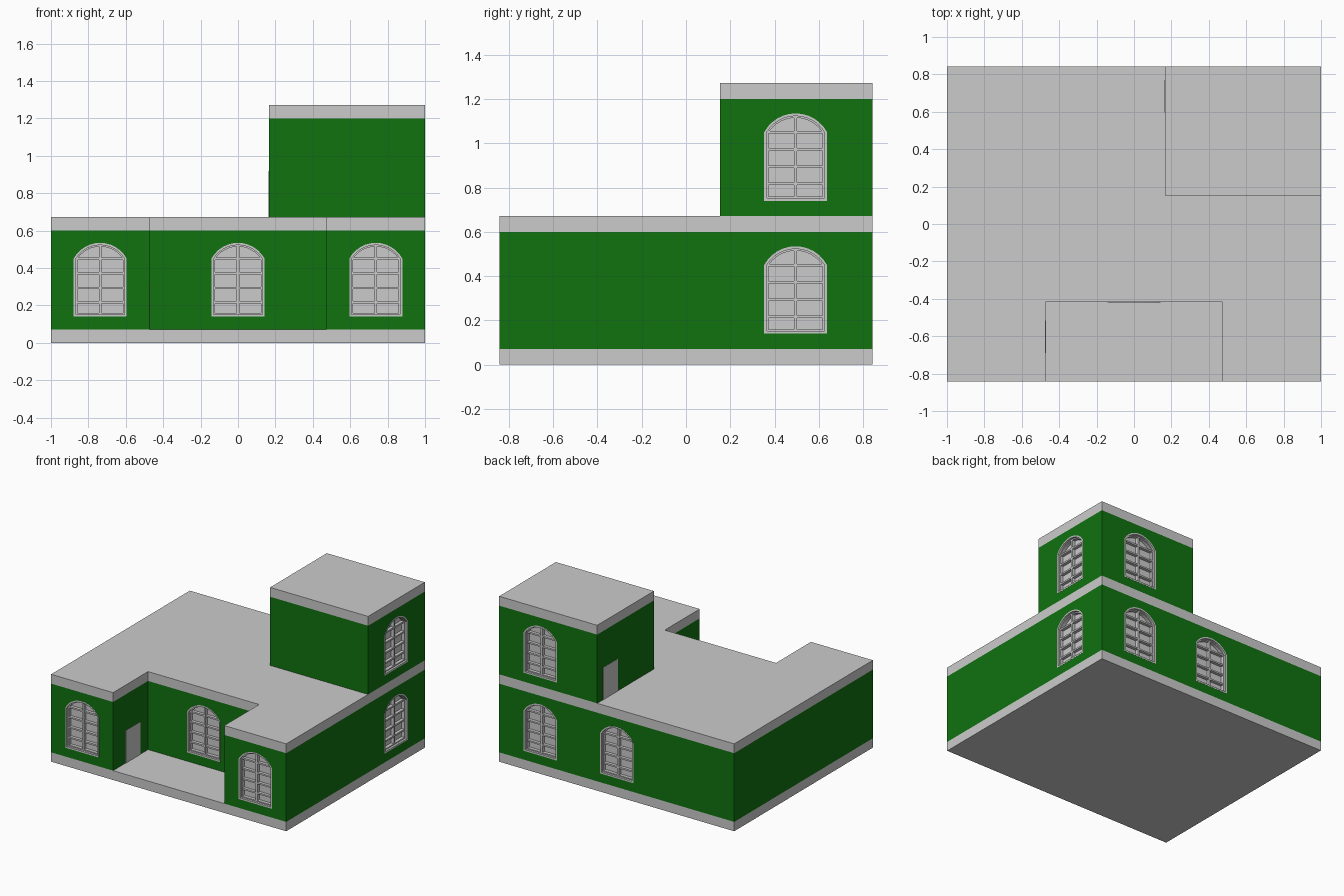
import bpy, bmesh
from math import sin, cos, atan2, pi
from mathutils import Matrix

if "Cube" in bpy.data.objects:
    bpy.data.objects.remove(bpy.data.objects["Cube"])

green = bpy.data.materials.new("green_wall")
green.diffuse_color = (0.005, 0.17, 0.005, 1)
green.use_nodes = True
green.node_tree.nodes["Principled BSDF"].inputs["Base Color"].default_value = green.diffuse_color


def finish(bm, name, mat=None):
    bmesh.ops.recalc_face_normals(bm, faces=bm.faces)
    me = bpy.data.meshes.new(name)
    bm.to_mesh(me)
    bm.free()
    if mat:
        me.materials.append(mat)
    ob = bpy.data.objects.new(name, me)
    bpy.context.collection.objects.link(ob)
    return ob


def prism(name, outline, z0, z1, mat=None):
    bm = bmesh.new()
    face = bm.faces.new([bm.verts.new((x, y, z0)) for x, y in outline])
    ext = bmesh.ops.extrude_face_region(bm, geom=[face], use_keep_orig=True)
    verts = [v for v in ext["geom"] if isinstance(v, bmesh.types.BMVert)]
    bmesh.ops.translate(bm, verts=verts, vec=(0, 0, z1 - z0))
    return finish(bm, name, mat)


def rect(x0, x1, y0, y1):
    return [(x0, y0), (x1, y0), (x1, y1), (x0, y1)]


def add_box(bm, x0, x1, y0, y1, z0, z1):
    m = Matrix.Translation(((x0 + x1) / 2, (y0 + y1) / 2, (z0 + z1) / 2))
    bmesh.ops.create_cube(bm, size=1, matrix=m @ Matrix.Diagonal((x1 - x0, y1 - y0, z1 - z0, 1)))


# Arched window outline, inset towards the middle; origin at the sill centre
def arch(inset, segs=12):
    half, spring, top = 0.142 - inset, 0.31, 0.395 - inset
    rise = top - spring
    r = (half * half + rise * rise) / (2 * rise)
    cz = top - r
    a = atan2(half, spring - cz)
    pts = [(-half, inset), (half, inset)]
    for i in range(segs + 1):
        t = a - 2 * a * i / segs
        pts.append((r * sin(t), cz + r * cos(t)))
    return pts


# Loft of arch outlines through (inset, depth) steps, capped at both ends
def arch_loft(bm, steps):
    loops = [[bm.verts.new((x, y, z)) for x, z in arch(i)] for i, y in steps]
    for a, b in zip(loops, loops[1:]):
        for k in range(len(a)):
            n = (k + 1) % len(a)
            bm.faces.new((a[k], a[n], b[n], b[k]))
    bm.faces.new(loops[0])
    bm.faces.new(loops[-1])


# Walls and slabs: U-shaped ground floor around a front porch, corner tower
U = [(-1, -0.842), (-0.473, -0.842), (-0.473, -0.418), (0.473, -0.418),
     (0.473, -0.842), (1, -0.842), (1, 0.842), (-1, 0.842)]
tower = rect(0.166, 1, 0.153, 0.842)
prism("base_slab", rect(-1, 1, -0.842, 0.842), 0, 0.072)
lower = prism("ground_floor_walls", U, 0.072, 0.6, green)
prism("ground_floor_roof", U, 0.6, 0.672)
upper = prism("tower_walls", tower, 0.672, 1.2, green)
prism("tower_roof", tower, 1.2, 1.272)

# Window mesh: stepped frame, pane and glazing bars, facing -y
bm = bmesh.new()
arch_loft(bm, [(0, 0.055), (0, -0.001), (0.012, -0.001), (0.012, 0.015), (0.02, 0.015), (0.02, 0.04)])
add_box(bm, -0.007, 0.007, 0.015, 0.042, 0.015, 0.38)
for z in (0.077, 0.154, 0.232, 0.31):
    add_box(bm, -0.125, 0.125, 0.017, 0.042, z - 0.006, z + 0.006)
window = finish(bm, "window")
window_mesh = window.data
bpy.data.objects.remove(window)

# Cutter mesh for the wall openings
bm = bmesh.new()
arch_loft(bm, [(0.001, -0.05), (0.001, 0.053)])
cutter = finish(bm, "window_cutter")
cutter.hide_render = True

# Windows: wall, x, y, sill height, turn
spots = [(lower, -0.737, -0.842, 0.14, 0), (lower, 0, -0.418, 0.14, 0),
         (lower, 0.737, -0.842, 0.14, 0), (lower, 1, 0.495, 0.14, pi / 2),
         (lower, 0.65, 0.842, 0.14, pi), (lower, 0, 0.842, 0.14, pi),
         (upper, 1, 0.495, 0.74, pi / 2), (upper, 0.65, 0.842, 0.74, pi)]
for i, (wall, x, y, z, turn) in enumerate(spots):
    ob = bpy.data.objects.new(f"window_{i + 1}", window_mesh)
    bpy.context.collection.objects.link(ob)
    for o in (ob, cutter):
        o.location = (x, y, z)
        o.rotation_euler = (0, 0, turn)
    bpy.context.view_layer.update()
    mod = wall.modifiers.new("opening", "BOOLEAN")
    mod.object, mod.operation, mod.solver = cutter, "DIFFERENCE", "EXACT"
    bpy.context.view_layer.objects.active = wall
    bpy.ops.object.modifier_apply(modifier=mod.name)
bpy.data.objects.remove(cutter)

# Doors: porch side wall and tower roof terrace
prism("porch_door", rect(-0.49, -0.471, -0.69, -0.515), 0.072, 0.322)
prism("terrace_door", rect(0.164, 0.185, 0.595, 0.77), 0.672, 0.92)
